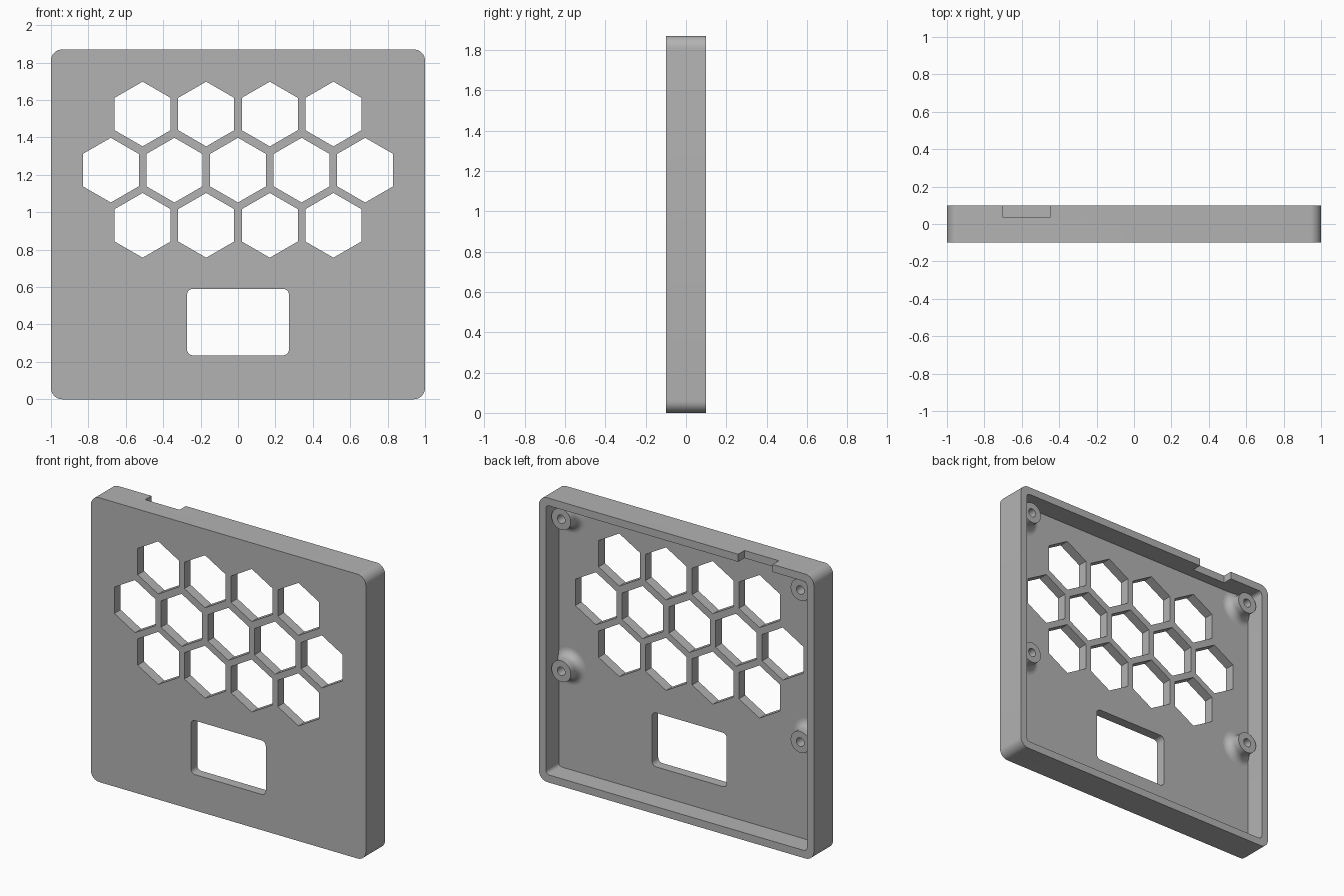
import bpy, bmesh
from math import sin, cos, pi, radians
from mathutils import Vector

if "Cube" in bpy.data.objects:
    bpy.data.objects.remove(bpy.data.objects["Cube"], do_unlink=True)

grey = bpy.data.materials.new("light_grey")
grey.use_nodes = True
grey.diffuse_color = (0.45, 0.45, 0.45, 1)
grey.node_tree.nodes["Principled BSDF"].inputs["Base Color"].default_value = grey.diffuse_color

HEIGHT, WALL, BACK, FLOOR = 1.87, 0.05, 0.1, -0.035


def make_object(name, bm):
    bmesh.ops.recalc_face_normals(bm, faces=bm.faces)
    mesh = bpy.data.meshes.new(name)
    bm.to_mesh(mesh)
    bm.free()
    mesh.materials.append(grey)
    obj = bpy.data.objects.new(name, mesh)
    bpy.context.collection.objects.link(obj)
    return obj


def activate(obj):
    bpy.ops.object.select_all(action='DESELECT')
    obj.select_set(True)
    bpy.context.view_layer.objects.active = obj


def rounded_rect(x0, x1, z0, z1, r, steps=8):
    corners = [(x1 - r, z1 - r), (x0 + r, z1 - r), (x0 + r, z0 + r), (x1 - r, z0 + r)]
    return [(cx + r * cos(a), cz + r * sin(a))
            for q, (cx, cz) in enumerate(corners)
            for a in [(q + i / steps) * pi / 2 for i in range(steps + 1)]]


def hexagon(cx, cz, r):
    return [(cx + r * sin(i * pi / 3), cz + r * cos(i * pi / 3)) for i in range(6)]


def add_prism(bm, outline, y0, y1):
    # Extrude an x-z outline along y
    face = bm.faces.new([bm.verts.new((x, y0, z)) for x, z in outline])
    ext = bmesh.ops.extrude_face_region(bm, geom=[face])["geom"]
    verts = [v for v in ext if isinstance(v, bmesh.types.BMVert)]
    bmesh.ops.translate(bm, verts=verts, vec=(0, y1 - y0, 0))


def cut(target, name, prisms):
    bm = bmesh.new()
    for outline, y0, y1 in prisms:
        add_prism(bm, outline, y0, y1)
    cutter = make_object(name, bm)
    cutter.hide_render = True
    mod = target.modifiers.new(name, 'BOOLEAN')
    mod.operation, mod.solver, mod.object = 'DIFFERENCE', 'EXACT', cutter
    activate(target)
    bpy.ops.object.modifier_apply(modifier=mod.name)
    bpy.data.objects.remove(cutter, do_unlink=True)


# Shell: rounded block with a hollow back
bm = bmesh.new()
add_prism(bm, rounded_rect(-1, 1, 0, HEIGHT, 0.06), -BACK, BACK)
shell = make_object("cover_shell", bm)
cut(shell, "cavity", [(rounded_rect(WALL - 1, 1 - WALL, WALL, HEIGHT - WALL, 0.025), FLOOR, 0.2)])

# Cable notch in the top wall
notch = [(-0.7, HEIGHT - 0.08), (-0.45, HEIGHT - 0.08), (-0.45, 2), (-0.7, 2)]
cut(shell, "notch", [(notch, 0.035, 0.2)])

# Honeycomb vents and screen window
pitch = 0.34
openings = [(rounded_rect(-0.272, 0.272, 0.235, 0.59, 0.03), -0.2, 0)]
for count, z in ((4, 1.525), (5, 1.225), (4, 0.93)):
    for i in range(count):
        x = (i - (count - 1) / 2) * pitch
        openings.append((hexagon(x, z, 0.173), -0.2, 0))
cut(shell, "openings", openings)

activate(shell)
bpy.ops.object.shade_smooth_by_angle(angle=radians(30))


# Screw posts with a flared foot
def screw_post(name, x, z):
    hole, radius, flare, top = 0.028, 0.07, 0.05, 0.055
    profile = [(0, -0.03), (hole, -0.03), (hole, top), (radius, top)]
    for i in range(9):
        a = i / 8 * pi / 2
        profile.append((radius + flare * (1 - cos(a)), FLOOR + flare * (1 - sin(a))))
    profile += [(radius + flare, FLOOR - 0.01), (0, FLOOR - 0.01)]
    bm = bmesh.new()
    verts = [bm.verts.new((r, y, 0)) for r, y in profile]
    edges = [bm.edges.new(pair) for pair in zip(verts, verts[1:])]
    bmesh.ops.spin(bm, geom=verts + edges, cent=(0, 0, 0), axis=(0, 1, 0),
                   angle=2 * pi, steps=32)
    bmesh.ops.remove_doubles(bm, verts=bm.verts, dist=0.0005)
    bmesh.ops.translate(bm, verts=bm.verts, vec=Vector((x, 0, z)))
    post = make_object(name, bm)
    activate(post)
    bpy.ops.object.shade_smooth_by_angle(angle=radians(30))


for side, x in (("left", 0.87), ("right", -0.87)):
    for level, z in (("upper", 1.73), ("lower", 0.73)):
        screw_post(f"{level}_{side}_screw_post", x, z)
